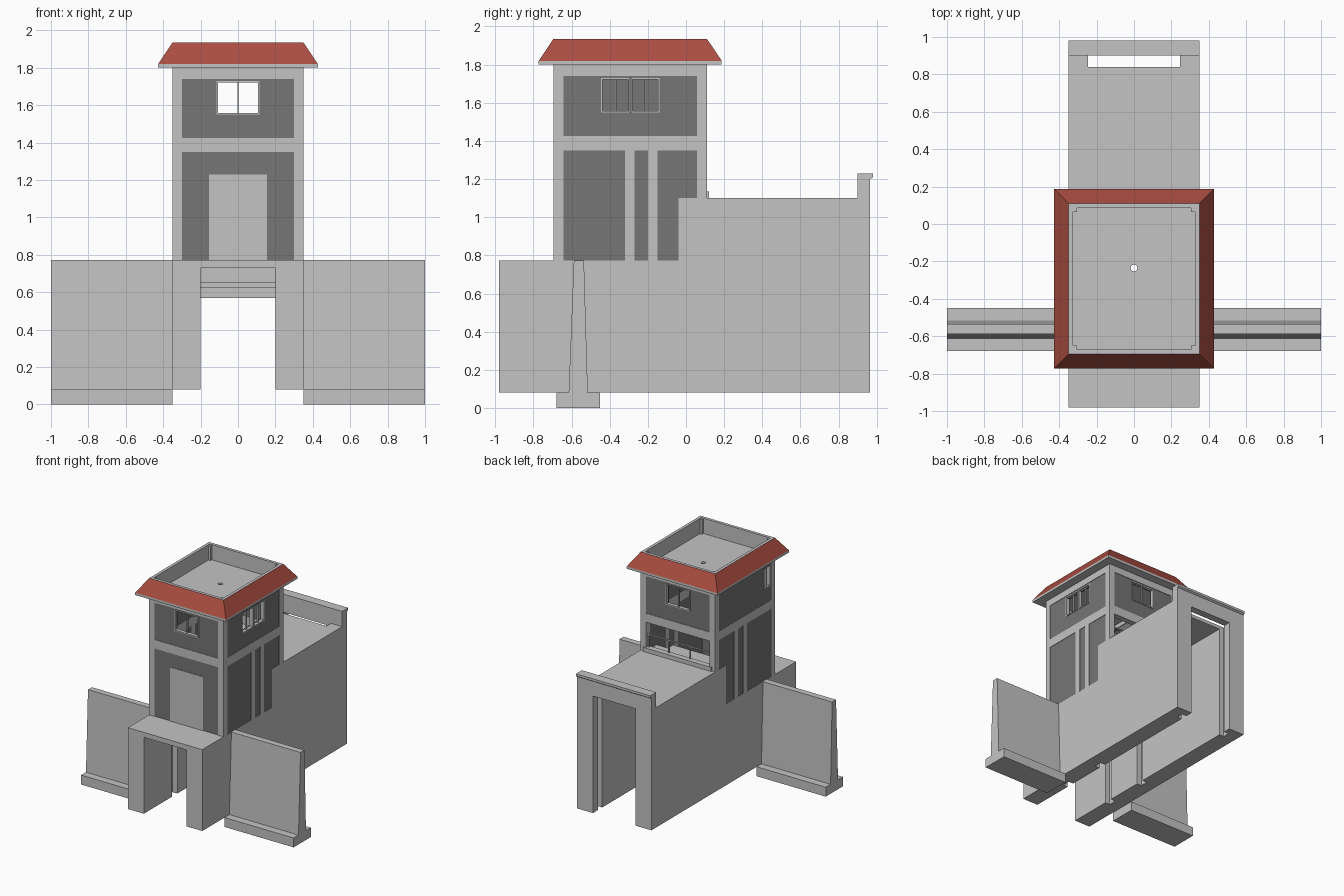
import bpy, bmesh, math

if "Cube" in bpy.data.objects:
    bpy.data.objects.remove(bpy.data.objects["Cube"])

def material(name, rgb):
    m = bpy.data.materials.new(name)
    m.diffuse_color = (*rgb, 1)
    m.use_nodes = True
    m.node_tree.nodes["Principled BSDF"].inputs["Base Color"].default_value = m.diffuse_color
    return m

CONCRETE = material("light concrete", (0.55, 0.55, 0.55))
DARK = material("dark grey wall", (0.18, 0.18, 0.18))
RED = material("red roof", (0.40, 0.075, 0.052))

def finish(name, bm, mats):
    bmesh.ops.recalc_face_normals(bm, faces=bm.faces)
    me = bpy.data.meshes.new(name)
    bm.to_mesh(me)
    bm.free()
    for m in mats:
        me.materials.append(m)
    ob = bpy.data.objects.new(name, me)
    bpy.context.collection.objects.link(ob)
    return ob

def boxes(name, items, mat=CONCRETE):
    """One object made of boxes (x0, x1, y0, y1, z0, z1)."""
    bm = bmesh.new()
    for x0, x1, y0, y1, z0, z1 in items:
        vs = bmesh.ops.create_cube(bm, size=1)["verts"]
        for v in vs:
            v.co.x = x0 if v.co.x < 0 else x1
            v.co.y = y0 if v.co.y < 0 else y1
            v.co.z = z0 if v.co.z < 0 else z1
    return finish(name, bm, [mat])

def prism(name, pts, a, b, axis, mirror=False):
    """Extrude a profile from a to b: axis 'z' takes (x, y), axis 'x' takes (y, z)."""
    bm = bmesh.new()
    vs = [bm.verts.new((p, q, a) if axis == "z" else (a, p, q)) for p, q in pts]
    f = bm.faces.new(vs)
    ext = bmesh.ops.extrude_face_region(bm, geom=[f])["geom"]
    d = (0, 0, b - a) if axis == "z" else (b - a, 0, 0)
    bmesh.ops.translate(bm, vec=d, verts=[g for g in ext if isinstance(g, bmesh.types.BMVert)])
    ob = finish(name, bm, [CONCRETE])
    if mirror:
        ob.modifiers.new("mirror", "MIRROR").use_axis = (True, False, False)
    return ob

# Culvert side walls with gate grooves, open at the bottom
FRONT, BACK, W, IN, GR = -0.98, 0.965, 0.35, 0.20, 0.245
STEP = -0.04
def wall_plan(y0, grooves):
    pts = [(W, y0), (IN, y0)]
    for a, b in grooves:
        pts += [(IN, a), (GR, a), (GR, b), (IN, b)]
    return pts + [(IN, BACK), (W, BACK)]

prism("culvert_wall_lower", wall_plan(FRONT, [(-0.60, -0.53), (-0.20, -0.13), (0.84, 0.90)]),
      0.08, 0.772, "z", True)
prism("culvert_wall_upper", wall_plan(STEP, [(0.84, 0.90)]), 0.772, 1.10, "z", True)

# Culvert roof slabs, stepped beams under the tower and breast wall
boxes("culvert_roof", [
    (-IN, IN, FRONT, -0.70, 0.73, 0.772),
    (-IN, IN, -0.70, -0.61, 0.65, 0.772),
    (-IN, IN, -0.61, -0.52, 0.73, 0.772),
    (-IN, IN, -0.52, -0.44, 0.625, 0.772),
    (-IN, IN, -0.44, -0.29, 0.57, 0.772),
    (-IN, IN, -0.11, STEP, 0.57, 1.10),
    (-IN, IN, STEP, 0.84, 1.07, 1.10),
    (-IN, IN, 0.90, BACK, 1.075, 1.10)])

# Back parapet with a small lip
prism("back_parapet", [(0.90, 1.10), (BACK, 1.10), (BACK, 1.20), (0.98, 1.21),
                       (0.98, 1.23), (0.90, 1.23)], -W, W, "x")

# Wing walls on footings
prism("wing_wall", [(-0.68, 0), (-0.45, 0), (-0.45, 0.08), (-0.515, 0.08), (-0.535, 0.772),
                    (-0.588, 0.772), (-0.615, 0.08), (-0.68, 0.08)], W, 1.0, "x", True)

# Tower: helper maps (along, height, depth) to each side
TF, TB = -0.695, 0.11
def side(s, u0, u1, z0, z1, d0=0.0, d1=0.05):
    return {"front": (u0, u1, TF + d0, TF + d1, z0, z1),
            "back": (u0, u1, TB - d1, TB - d0, z0, z1),
            "right": (W - d1, W - d0, u0, u1, z0, z1),
            "left": (-W + d0, -W + d1, u0, u1, z0, z1)}[s]

def holed(s, u0, u1, z0, z1, h):
    """Wall panel around a window opening."""
    a, b, c, d = h
    parts = [(u0, u1, z0, c), (u0, u1, d, z1), (u0, a, c, d), (b, u1, c, d)]
    return [side(s, *p, 0.004, 0.045) for p in parts if p[1] - p[0] > 0.001]

BASE, B0, B1, P1, TOP = 0.772, 1.35, 1.425, 1.74, 1.80
SPAN = {"front": (-0.3, 0.3), "back": (-0.3, 0.3), "left": (-0.642, 0.057), "right": (-0.642, 0.057)}

# Corner columns, floor bands and side pilasters
frame = [(x, x + 0.05, y, y + 0.053, BASE, TOP) for x in (-W, W - 0.05) for y in (TF, TB - 0.053)]
for s, (u0, u1) in SPAN.items():
    frame += [side(s, u0, u1, B0, B1), side(s, u0, u1, P1, TOP)]
for s in ("left", "right"):
    frame += [side(s, -0.32, -0.27, BASE, B0), side(s, -0.20, -0.15, BASE, B0)]
boxes("tower_frame", frame)
boxes("front_door", [side("front", -0.155, 0.155, BASE, 1.23)])

# Dark wall panels
Z0, Z1 = 1.55, 1.73
WINDOWS = {"front": [(-0.115, 0.115)], "back": [(-0.115, 0.115)],
           "right": [(-0.445, -0.293), (-0.288, -0.14)], "left": [(-0.635, -0.55)]}
dark = holed("front", -0.3, 0.3, BASE, B0, (-0.155, 0.155, BASE + 0.0005, 1.23))
for s, wins in WINDOWS.items():
    dark += holed(s, *SPAN[s], B1, P1, (wins[0][0], wins[-1][1], Z0, Z1))
for s in ("left", "right"):
    for u0, u1 in ((-0.642, -0.32), (-0.27, -0.20), (-0.15, 0.057)):
        dark.append(side(s, u0, u1, BASE, B0, 0.004, 0.045))
boxes("dark_wall_panels", dark, DARK)

# Window frames with a middle bar
bars = []
T = 0.008
for s, wins in WINDOWS.items():
    for a, b in wins:
        m = (a + b) / 2
        bars += [side(s, a, b, Z0, Z0 + T, 0, 0.03), side(s, a, b, Z1 - T, Z1, 0, 0.03),
                 side(s, a, a + T, Z0, Z1, 0, 0.03), side(s, b - T, b, Z0, Z1, 0, 0.03),
                 side(s, m - 0.004, m + 0.004, Z0, Z1, 0.01, 0.025)]
boxes("window_frames", bars)

# Curb and railing in the rear opening
boxes("rear_curb", [(-0.32, 0.32, TB - 0.04, TB + 0.01, 1.10, 1.135)])
rail = [side("back", -0.3, 0.3, 1.235, 1.245, 0.02, 0.03)]
rail += [side("back", x - 0.005, x + 0.005, 1.13, 1.24, 0.02, 0.03) for x in (-0.29, -0.1, 0.1, 0.29)]
boxes("rear_railing", rail)

# Roof: soffit, eave, red slope, rim and inside of the roof tray
bm = bmesh.new()
CY = (TF + TB) / 2
HX, HY = W, (TB - TF) / 2
rings = [(-0.03, 1.80), (0.077, 1.80), (0.077, 1.82), (0.0, 1.935), (-0.025, 1.935), (-0.025, 1.79)]
loops = [[bm.verts.new((sx * (HX + o), CY + sy * (HY + o), z))
          for sx, sy in ((-1, -1), (1, -1), (1, 1), (-1, 1))] for o, z in rings]
for k in range(len(loops) - 1):
    for i in range(4):
        j = (i + 1) % 4
        f = bm.faces.new((loops[k][i], loops[k][j], loops[k + 1][j], loops[k + 1][i]))
        f.material_index = 1 if k == 2 else 0
finish("tiled_roof", bm, [CONCRETE, RED])

# Roof tray floor with a drain hole
bm = bmesh.new()
ix, iy = HX - 0.02, HY - 0.02
outer = [bm.verts.new((sx * ix, CY + sy * iy, 1.79)) for sx, sy in ((-1, -1), (1, -1), (1, 1), (-1, 1))]
hole = [bm.verts.new((0.018 * math.cos(t * math.pi / 8), -0.235 + 0.018 * math.sin(t * math.pi / 8), 1.79))
        for t in range(16)]
edges = [bm.edges.new((l[i - 1], l[i])) for l in (outer, hole) for i in range(len(l))]
bmesh.ops.triangle_fill(bm, edges=edges, use_beauty=True)
floor = finish("roof_tray_floor", bm, [CONCRETE])
sol = floor.modifiers.new("thickness", "SOLIDIFY")
sol.thickness, sol.offset = 0.03, 0

# Small posts in the tray corners
cx, cy = HX - 0.025, HY - 0.025
boxes("tray_corner_posts", [
    (min(sx * cx, sx * (cx - 0.02)), max(sx * cx, sx * (cx - 0.02)),
     CY + min(sy * cy, sy * (cy - 0.02)), CY + max(sy * cy, sy * (cy - 0.02)), 1.79, 1.93)
    for sx in (-1, 1) for sy in (-1, 1)])
